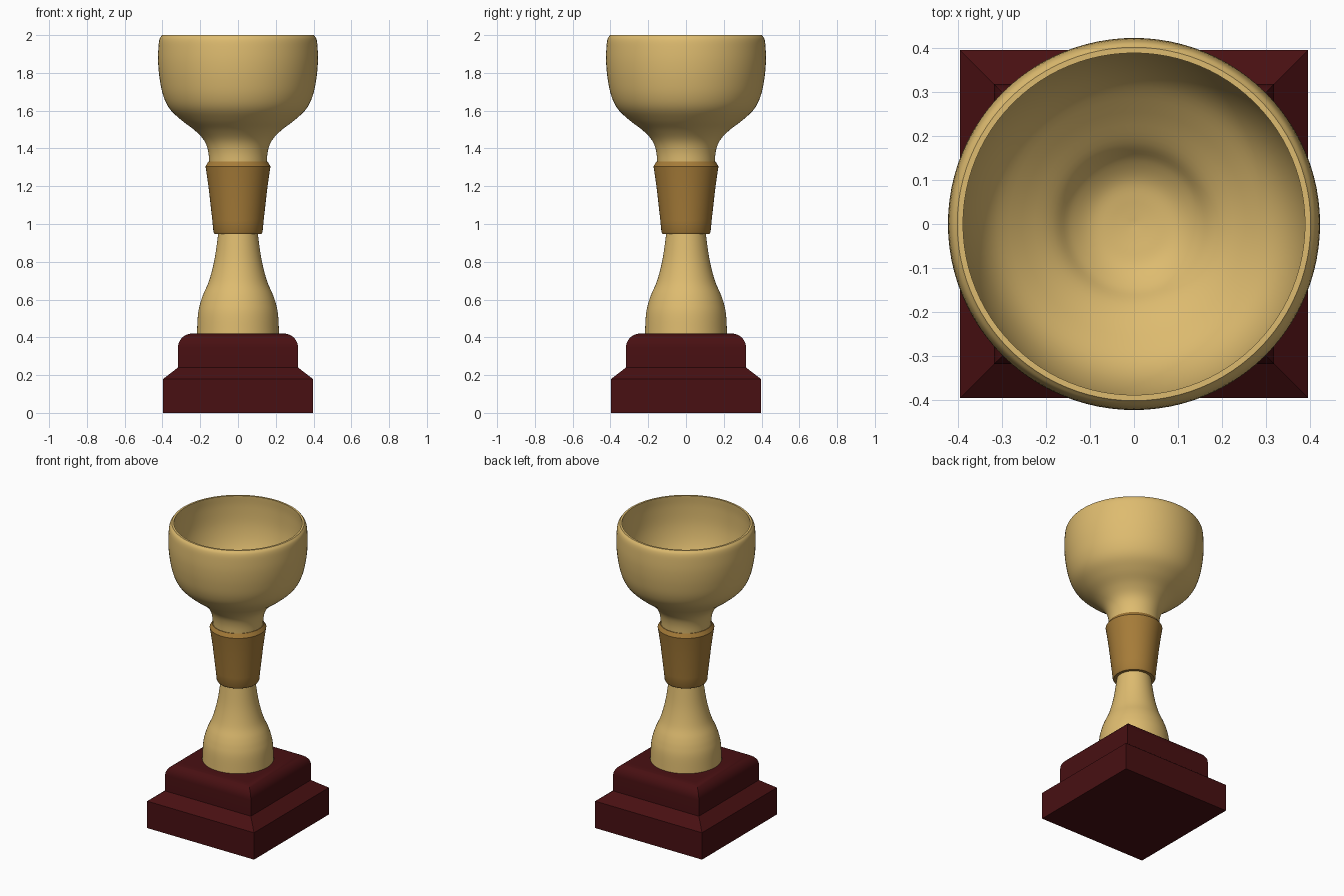
import bpy, bmesh, math
from mathutils import Vector

cube = bpy.data.objects.get("Cube")
if cube:
    bpy.data.objects.remove(cube, do_unlink=True)


def material(name, colour):
    mat = bpy.data.materials.new(name)
    mat.use_nodes = True
    mat.diffuse_color = (*colour, 1)
    bsdf = mat.node_tree.nodes["Principled BSDF"]
    bsdf.inputs["Base Color"].default_value = (*colour, 1)
    bsdf.inputs["Roughness"].default_value = 0.5
    return mat


gold = material("pale gold", (0.73, 0.50, 0.16))
bronze = material("dark gold", (0.38, 0.20, 0.04))
wood = material("dark red wood", (0.065, 0.005, 0.006))


def smooth_path(points, steps=5):
    """Catmull-Rom curve through (radius, height) points."""
    pts = [Vector(p) for p in points]
    pts = [2 * pts[0] - pts[1]] + pts + [2 * pts[-1] - pts[-2]]
    path = []
    for a, b, c, d in zip(pts, pts[1:], pts[2:], pts[3:]):
        for i in range(steps):
            t = i / steps
            path.append(0.5 * (2 * b + (c - a) * t + (2 * a - 5 * b + 4 * c - d) * t * t
                               + (3 * b - a - 3 * c + d) * t ** 3))
    return [tuple(p) for p in path] + [tuple(points[-1])]


def lathe(name, profile, sides, mat, turn=0.0):
    """Rings of the given number of sides around z; radius 0 makes a pole."""
    bm = bmesh.new()
    rings = []
    for r, z in profile:
        if r < 1e-5:
            rings.append([bm.verts.new((0, 0, z))] * sides)
        else:
            angles = [turn + math.tau * i / sides for i in range(sides)]
            rings.append([bm.verts.new((r * math.cos(a), r * math.sin(a), z)) for a in angles])
    for low, high in zip(rings, rings[1:]):
        for i in range(sides):
            j = (i + 1) % sides
            corners = dict.fromkeys([low[i], low[j], high[j], high[i]])
            bm.faces.new(list(corners))
    bmesh.ops.recalc_face_normals(bm, faces=bm.faces)
    mesh = bpy.data.meshes.new(name)
    bm.to_mesh(mesh)
    bm.free()
    mesh.materials.append(mat)
    obj = bpy.data.objects.new(name, mesh)
    bpy.context.collection.objects.link(obj)
    bpy.ops.object.select_all(action="DESELECT")
    obj.select_set(True)
    bpy.context.view_layer.objects.active = obj
    bpy.ops.object.shade_smooth_by_angle(angle=math.radians(32))
    return obj


# Square stepped plinth with a rounded top edge
radius = 0.075
rounded = [(0.243 + radius * math.cos(a), 0.345 + radius * math.sin(a))
           for a in (math.pi / 2 * i / 8 for i in range(9))]
plinth = [(0, 0), (0.396, 0), (0.396, 0.18), (0.318, 0.24)] + rounded + [(0, 0.42)]
lathe("plinth", [(r * math.sqrt(2), z) for r, z in plinth], 4, wood, math.pi / 4)

# Flared stem
stem = smooth_path([(0.218, 0.41), (0.212, 0.52), (0.200, 0.58), (0.183, 0.63),
                    (0.153, 0.70), (0.125, 0.81), (0.106, 0.94), (0.10, 1.0)])
lathe("stem", [(0, 0.41)] + stem + [(0, 1.0)], 64, gold)

# Tapered collar
lathe("collar", [(0, 0.947), (0.124, 0.947), (0.130, 0.958), (0.136, 1.02), (0.154, 1.18),
                 (0.165, 1.26), (0.172, 1.305), (0.157, 1.33), (0, 1.33)], 64, bronze)

# Bowl: outside wall, rounded rim, then the hollow inside
outside = smooth_path([(0.152, 1.30), (0.157, 1.38), (0.178, 1.44), (0.228, 1.495),
                       (0.300, 1.55), (0.362, 1.61), (0.396, 1.68), (0.415, 1.77),
                       (0.423, 1.86), (0.421, 1.94), (0.415, 1.98), (0.402, 2.0)])
inside = smooth_path([(0.389, 2.0), (0.394, 1.92), (0.390, 1.80), (0.366, 1.69),
                      (0.325, 1.61), (0.255, 1.545), (0.185, 1.49), (0.145, 1.445),
                      (0.100, 1.415), (0.05, 1.405), (0, 1.40)])
lathe("bowl", [(0, 1.30)] + outside + inside, 96, gold)
